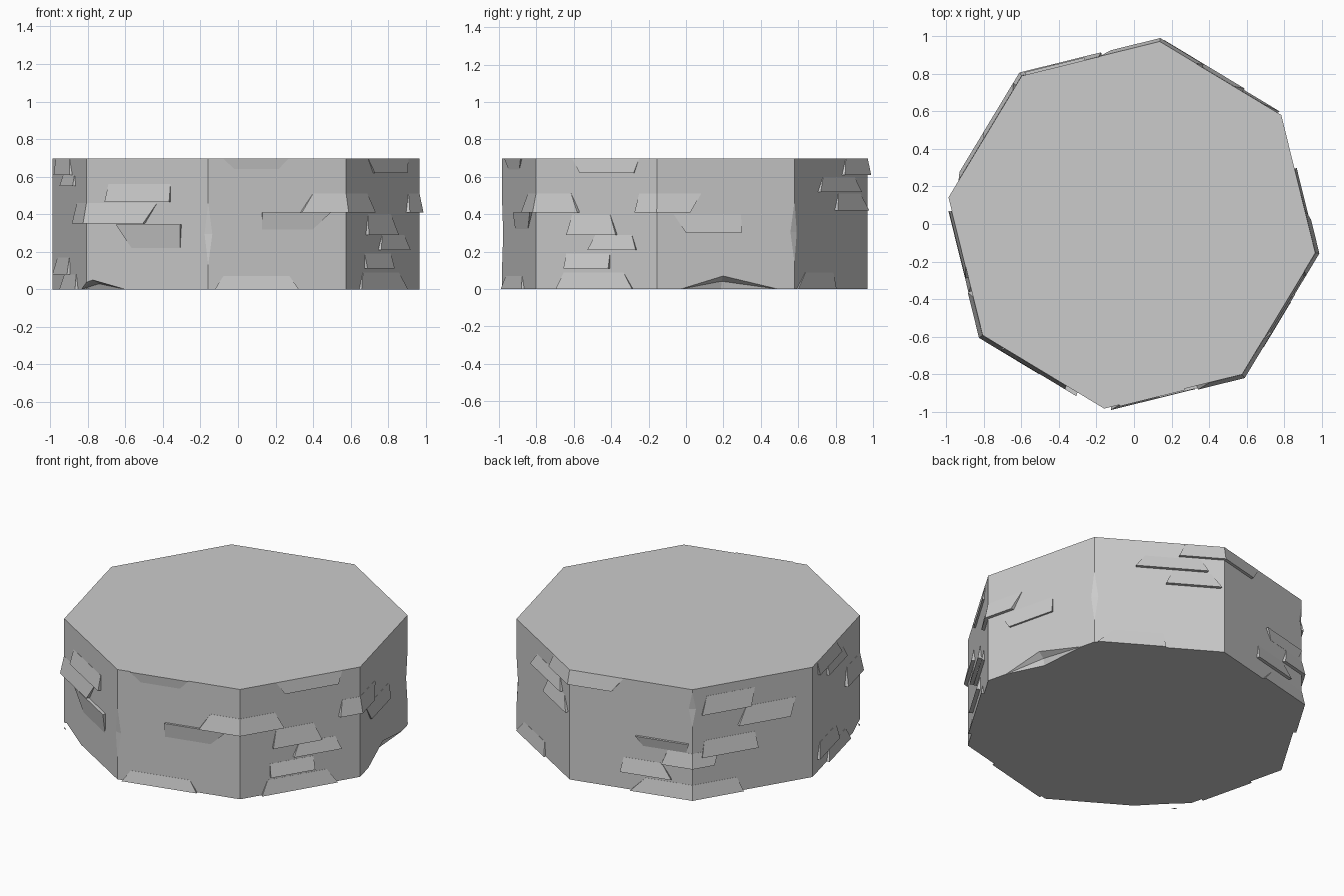
import bpy, bmesh, math
from mathutils import Vector

if "Cube" in bpy.data.objects:
    bpy.data.objects.remove(bpy.data.objects["Cube"])

R, H, START = 0.988, 0.697, math.radians(-8.6)
CX, CY = -0.011, -0.006


def at(s, z, d=0.0):
    """Point on the wall: s counts corners round the octagon, d is outward offset."""
    k, f = math.floor(s), s - math.floor(s)
    r = R + d / math.cos(math.pi / 8)
    a, b = [Vector((CX + r * math.cos(START + i * math.pi / 4),
                    CY + r * math.sin(START + i * math.pi / 4), z)) for i in (k, k + 1)]
    return a.lerp(b, f)


def hull(bm, pts):
    vs = [bm.verts.new(p) for p in pts]
    res = bmesh.ops.convex_hull(bm, input=vs)
    junk = {v for v in res["geom_interior"] + res["geom_unused"]
            if isinstance(v, bmesh.types.BMVert) and v.is_valid}
    bmesh.ops.delete(bm, geom=list(junk), context='VERTS')


def finish(bm, name):
    bmesh.ops.recalc_face_normals(bm, faces=bm.faces)
    me = bpy.data.meshes.new(name)
    bm.to_mesh(me)
    bm.free()
    ob = bpy.data.objects.new(name, me)
    bpy.context.collection.objects.link(ob)
    return ob


def row(s0, s1, z, d):
    """Points along one stone edge, bending at any corner in between."""
    mids = [k for k in range(math.ceil(s0), math.floor(s1) + 1) if s0 < k < s1]
    return [at(s, z, d) for s in [s0, *mids, s1]]


def stones(name, items):
    bm = bmesh.new()
    for t0, t1, b0, b1, zt, zb, d in items:
        dt, db = (0.001, d) if d > 0 else (-d, 0.001)   # negative: top edge juts out
        hull(bm, row(t0, t1, zt, dt) + row(b0, b1, zb, db)
             + row(t0, t1, zt, -0.03) + row(b0, b1, zb, -0.03))
    return finish(bm, name)


# Octagonal drum
bm = bmesh.new()
ring = [bm.verts.new(at(k, 0)) for k in range(8)]
face = bm.faces.new(ring)
ext = bmesh.ops.extrude_face_region(bm, geom=[face])
bmesh.ops.translate(bm, vec=(0, 0, H),
                    verts=[g for g in ext["geom"] if isinstance(g, bmesh.types.BMVert)])
drum = finish(bm, "stone_drum")


def chip(name, pts):
    b = bmesh.new()
    hull(b, pts)
    ob = finish(b, name)
    ob.hide_render = True
    mod = drum.modifiers.new(name, 'BOOLEAN')
    mod.object, mod.operation, mod.solver = ob, 'DIFFERENCE', 'EXACT'
    return ob


# Worn vertical corners and chipped bottom edges
cutters = []
for k, z0, z1 in ((6, .13, .46), (1, .14, .47), (3, .46, .68)):
    zm = (z0 + z1) / 2
    cutters.append(chip("corner_chip", [at(k, z0), at(k, z1), at(k - .03, zm),
                                        at(k + .03, zm), at(k, zm, .05)]))
for s0, sm, s1, h in ((8.17, 8.48, 8.88, .07), (4.85, 5.05, 5.32, .05)):
    cutters.append(chip("bottom_chip", [
        at(s0, 0), at(s1, 0), at(s0, -.05), at(s1, -.05), at(sm, h),
        at(sm, h * .6, -.04), at(sm, -.05, -.06), at(sm, 0, -.05),
        at(sm, h, .05), at(s0, 0, .05), at(s1, 0, .05)]))
bpy.context.view_layer.objects.active = drum
drum.select_set(True)
for m in list(drum.modifiers):
    bpy.ops.object.modifier_apply(modifier=m.name)
for c in cutters:
    bpy.data.objects.remove(c)

# Slanted stones: top s range, bottom s range, top z, bottom z, overhang
stones("front_stones", [
    (6.11, 6.58, 6.19, 6.51, H, .64, -.008),
    (6.11, 6.59, 6.05, 6.65, .07, 0, .016),
    (6.76, 7.29, 6.67, 7.36, .51, .41, .022),
    (6.39, 6.88, 6.39, 6.76, .41, .32, -.014),
    (5.18, 5.69, 5.17, 5.69, .56, .465, .02),
    (4.72, 5.58, 4.68, 5.48, .46, .35, .022),
    (5.26, 5.78, 5.37, 5.77, .345, .22, -.02)])
stones("right_stones", [
    (7.30, 7.85, 7.37, 7.81, H, .62, .012),
    (7.30, 7.61, 7.27, 7.67, .40, .29, .022),
    (7.49, 7.79, 7.44, 7.83, .29, .21, .02),
    (7.25, 7.61, 7.25, 7.61, .19, .11, .024),
    (7.23, 7.72, 7.18, 7.80, .09, 0, .018),
    (7.85, 8.32, 7.82, 8.24, .51, .41, .02),
    (8.12, 8.61, 8.21, 8.61, .40, .30, .012)])
stones("back_stones", [
    (9.39, 9.82, 9.32, 9.87, .60, .52, .02),
    (9.60, 9.90, 9.55, 9.97, .51, .42, .02),
    (9.15, 9.53, 9.03, 9.55, .09, 0, .012),
    (1.70, 2.44, 1.65, 2.35, H, .61, .018),
    (2.54, 2.97, 2.60, 2.95, .35, .29, -.015),
    (2.80, 3.22, 2.75, 3.18, .29, .20, .02),
    (2.44, 2.75, 2.42, 2.83, .20, .11, .02)])
stones("left_stones", [
    (2.62, 3.37, 2.50, 3.42, .09, 0, .018),
    (3.12, 3.52, 3.08, 3.48, .64, .53, .02),
    (3.45, 3.86, 3.38, 3.80, .53, .42, .02),
    (3.10, 3.52, 3.08, 3.54, .36, .26, .02),
    (4.10, 4.50, 4.12, 4.58, H, .61, .015),
    (4.32, 4.65, 4.30, 4.68, .61, .55, .018),
    (4.15, 4.50, 4.10, 4.52, .17, .08, .018),
    (4.35, 4.70, 4.30, 4.75, .08, 0, .018)])
